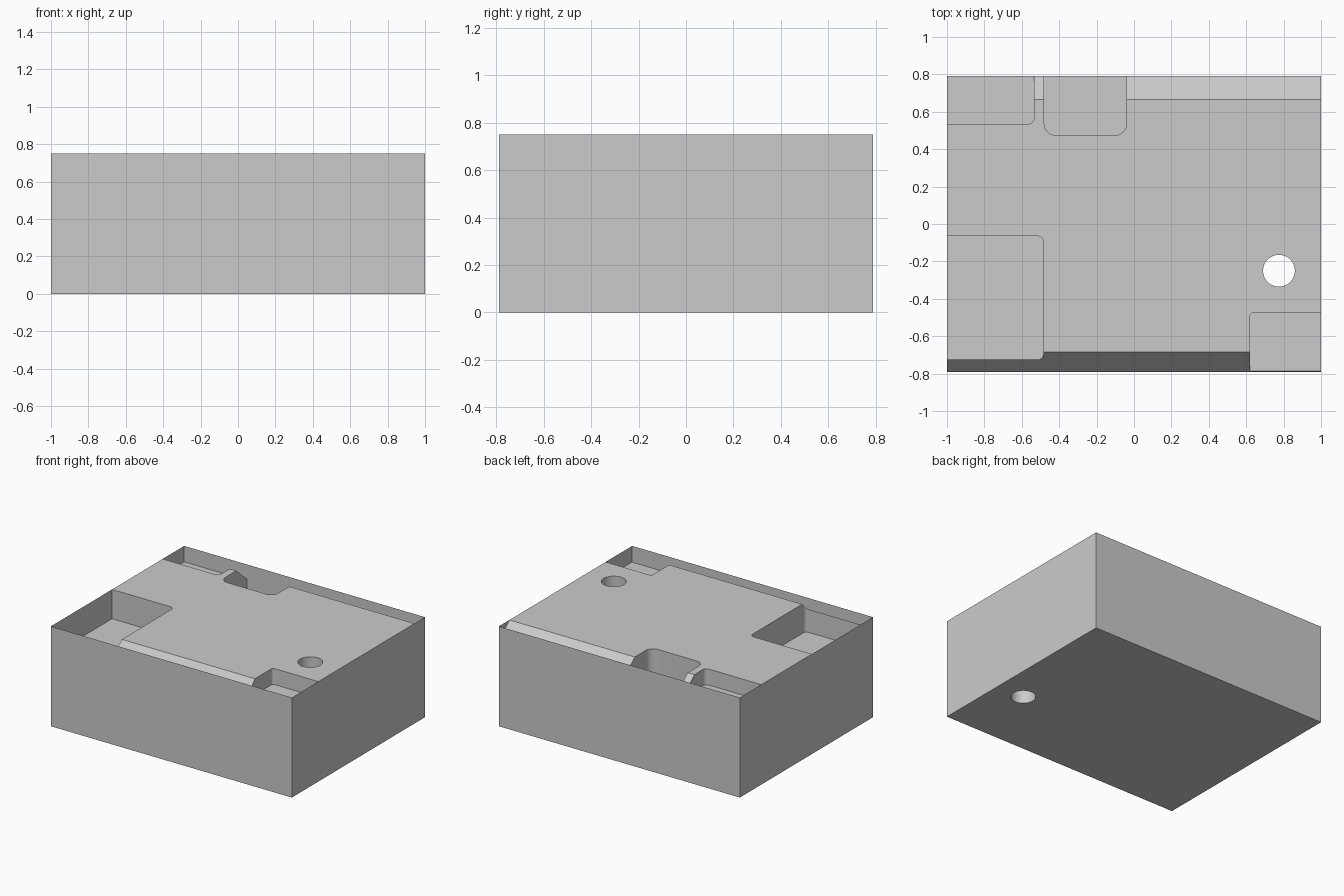
import bpy
import bmesh
from mathutils import Vector

old = bpy.data.objects.get("Cube")
if old:
    bpy.data.objects.remove(old, do_unlink=True)

HX, HY, H = 1.0, 0.79, 0.75   # half width, half depth, height

grey = bpy.data.materials.new("plain grey")
grey.use_nodes = True
colour = (0.6, 0.6, 0.6, 1.0)
grey.diffuse_color = colour
grey.node_tree.nodes["Principled BSDF"].inputs["Base Color"].default_value = colour


def add_object(name, bm):
    bmesh.ops.recalc_face_normals(bm, faces=bm.faces)
    mesh = bpy.data.meshes.new(name)
    bm.to_mesh(mesh)
    bm.free()
    mesh.materials.append(grey)
    obj = bpy.data.objects.new(name, mesh)
    bpy.context.collection.objects.link(obj)
    return obj


def box(name, x0, x1, y0, y1, z0, z1, radius=0):
    """Box with optionally rounded upright edges."""
    bm = bmesh.new()
    bmesh.ops.create_cube(bm, size=1)
    for v in bm.verts:
        v.co = Vector((x1 if v.co.x > 0 else x0,
                       y1 if v.co.y > 0 else y0,
                       z1 if v.co.z > 0 else z0))
    if radius:
        upright = [e for e in bm.edges
                   if abs(e.verts[0].co.z - e.verts[1].co.z) > 0.01]
        bmesh.ops.bevel(bm, geom=upright, offset=radius, segments=6,
                        profile=0.5, affect='EDGES')
    return add_object(name, bm)


def slope_cutter(name, y_top, run, drop):
    """Wedge that slopes the top edge down towards the outer wall."""
    top, step = Vector((0, y_top, H)), Vector((0, run, -drop))
    a, b = top - step * 0.5, top + step * 1.5
    bm = bmesh.new()
    verts = [bm.verts.new((-HX - 0.1, p.y, p.z))
             for p in (a, b, Vector((0, b.y, a.z)))]
    face = bm.faces.new(verts)
    ext = bmesh.ops.extrude_face_region(bm, geom=[face])
    moved = [g for g in ext["geom"] if isinstance(g, bmesh.types.BMVert)]
    bmesh.ops.translate(bm, verts=moved, vec=(2 * HX + 0.2, 0, 0))
    return add_object(name, bm)


def hole_cutter(name, x, y, radius):
    bm = bmesh.new()
    bmesh.ops.create_cone(bm, cap_ends=True, segments=48, radius1=radius,
                          radius2=radius, depth=2)
    bmesh.ops.translate(bm, verts=bm.verts, vec=(x, y, H / 2))
    return add_object(name, bm)


# Solid core and the shapes cut from it
body = box("block_body", -HX, HX, -HY, HY, 0, H)
OUT, UP = 0.2, H + 0.2
cutters = [
    slope_cutter("front_slope_cutter", -0.685, -0.105, 0.125),
    slope_cutter("back_slope_cutter", 0.665, 0.125, 0.11),
    box("front_right_pocket_cutter", -HX - OUT, -0.485, -0.725, -0.065, H - 0.22, UP, 0.03),
    box("back_right_pocket_cutter", -HX - OUT, -0.535, 0.535, HY + OUT, H - 0.12, UP, 0.03),
    box("back_middle_pocket_cutter", -0.48, -0.04, 0.475, HY + OUT, H - 0.22, UP, 0.06),
    box("front_left_pocket_cutter", 0.62, HX + OUT, -HY - OUT, -0.475, H - 0.12, UP, 0.02),
    hole_cutter("through_hole_cutter", 0.775, -0.25, 0.085),
]
for cutter in cutters:
    cutter.hide_render = True
    mod = body.modifiers.new(cutter.name, 'BOOLEAN')
    mod.operation = 'DIFFERENCE'
    mod.solver = 'EXACT'
    mod.object = cutter

# Apply the cuts, then remove the cutters
bpy.context.view_layer.update()
depsgraph = bpy.context.evaluated_depsgraph_get()
cut_mesh = bpy.data.meshes.new_from_object(body.evaluated_get(depsgraph))
body.modifiers.clear()
body.data = cut_mesh
for cutter in cutters:
    bpy.data.objects.remove(cutter, do_unlink=True)

# Replace the notched sides with full-height sheet walls
bm = bmesh.new()
bm.from_mesh(cut_mesh)
sides = [f for f in bm.faces
         if all(abs(abs(v.co.x) - HX) < 0.001 for v in f.verts)
         or all(abs(abs(v.co.y) - HY) < 0.001 for v in f.verts)]
bmesh.ops.delete(bm, geom=sides, context='FACES')
corners = [(-HX, -HY), (HX, -HY), (HX, HY), (-HX, HY)]
for (xa, ya), (xb, yb) in zip(corners, corners[1:] + corners[:1]):
    bm.faces.new([bm.verts.new(p) for p in
                  ((xa, ya, 0), (xb, yb, 0), (xb, yb, H), (xa, ya, H))])
for f in bm.faces:
    f.material_index = 0
bm.to_mesh(cut_mesh)
bm.free()

# Smooth the hole and rounded corners, keep edges sharp
bpy.ops.object.select_all(action='DESELECT')
body.select_set(True)
bpy.context.view_layer.objects.active = body
bpy.ops.object.shade_smooth_by_angle(angle=0.5)
